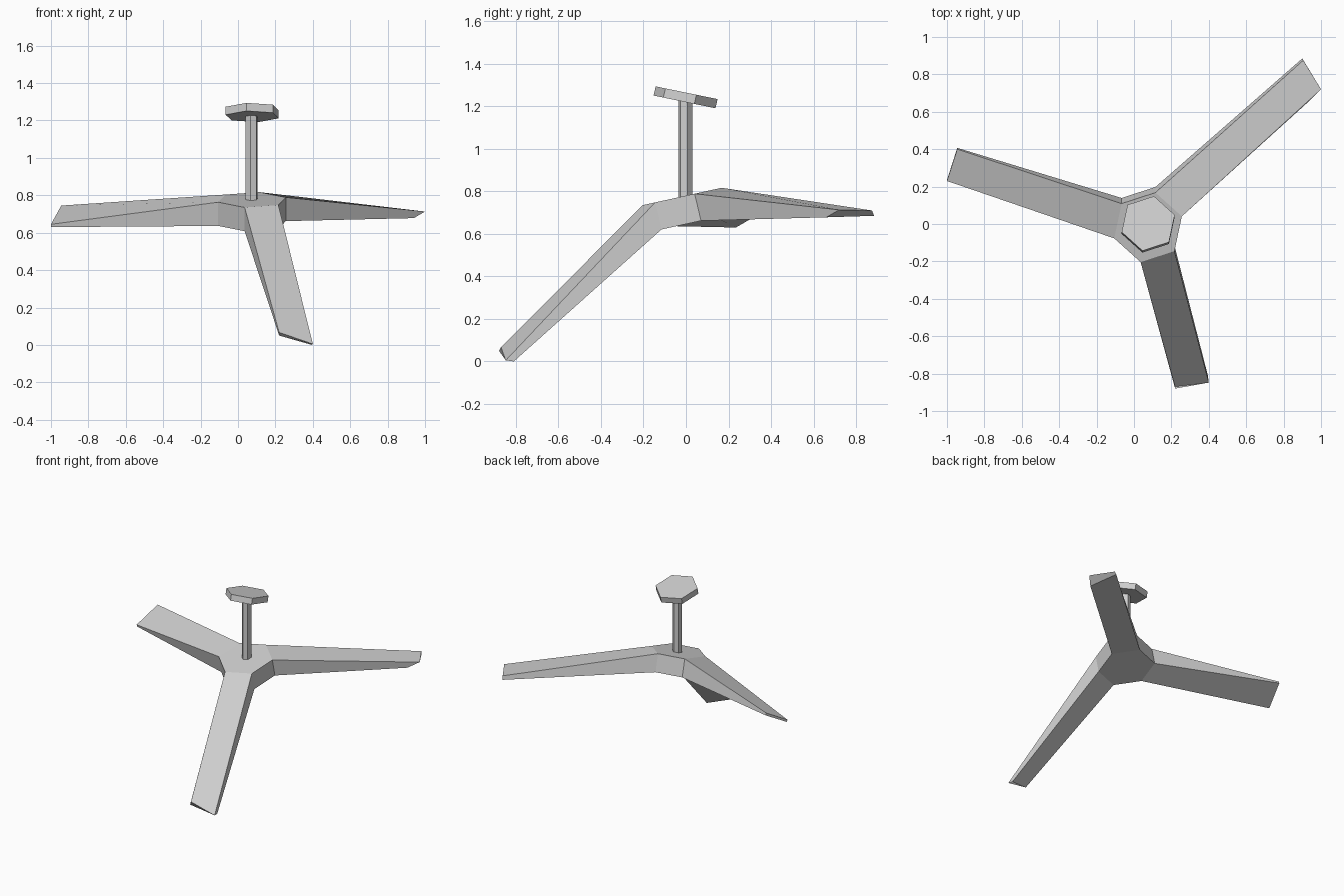
import bpy, bmesh
from math import cos, sin, radians
from mathutils import Vector

if "Cube" in bpy.data.objects:
    bpy.data.objects.remove(bpy.data.objects["Cube"], do_unlink=True)

grey = bpy.data.materials.new("light_grey")
grey.use_nodes = True
grey.diffuse_color = (0.62, 0.62, 0.62, 1)
grey.node_tree.nodes["Principled BSDF"].inputs["Base Color"].default_value = grey.diffuse_color


def hexagon(bm, centre, radius, slope=0.0):
    """Ring of six vertices whose height changes along y by slope."""
    ring = []
    for i in range(6):
        a = radians(18 + 60 * i)
        x, y = radius * cos(a), radius * sin(a)
        ring.append(bm.verts.new(Vector(centre) + Vector((x, y, slope * y))))
    return ring


def prism(bm, centre, radius, slope, drop):
    """Capped hexagonal prism; drop is the offset of the lower ring."""
    top = hexagon(bm, centre, radius, slope)
    low = hexagon(bm, Vector(centre) + Vector(drop), radius, slope)
    bm.faces.new(top)
    bm.faces.new(low[::-1])
    sides = []
    for i in range(6):
        j = (i + 1) % 6
        sides.append(bm.faces.new((top[i], low[i], low[j], top[j])))
    return top, low, sides


def finish(bm, name):
    bmesh.ops.recalc_face_normals(bm, faces=bm.faces)
    mesh = bpy.data.meshes.new(name)
    bm.to_mesh(mesh)
    bm.free()
    mesh.materials.append(grey)
    obj = bpy.data.objects.new(name, mesh)
    bpy.context.collection.objects.link(obj)


# Tilted hub, with a tapering leg grown from every other side
bm = bmesh.new()
top, low, sides = prism(bm, (0.075, -0.018, 0.776), 0.19, 0.22, (0, 0.03, -0.127))
# Tip corners in order: first top, first low, second low, second top
tips = {
    0: [(1.0, 0.72, 0.713), (0.94, 0.66, 0.678), (0.90, 0.885, 0.685), (0.905, 0.875, 0.71)],
    2: [(-0.945, 0.40, 0.745), (-0.945, 0.407, 0.73), (-1.0, 0.235, 0.63), (-1.0, 0.23, 0.645)],
    4: [(0.22, -0.87, 0.067), (0.22, -0.88, 0.05), (0.395, -0.81, 0.0), (0.40, -0.848, 0.005)],
}
for i, points in tips.items():
    root = list(sides[i].verts)
    bm.faces.remove(sides[i])
    tip = [bm.verts.new(p) for p in points]
    for k in range(4):
        n = (k + 1) % 4
        bm.faces.new((root[k], root[n], tip[n], tip[k]))
    bm.faces.new(tip)
finish(bm, "hub_with_legs")

# Upright stem
bm = bmesh.new()
prism(bm, (0.073, -0.003, 1.235), 0.034, 0.0, (0, 0, -0.475))
finish(bm, "stem")

# Tilted cap plate
bm = bmesh.new()
prism(bm, (0.076, 0.003, 1.264), 0.149, -0.205, (0, -0.01, -0.043))
finish(bm, "cap_plate")
